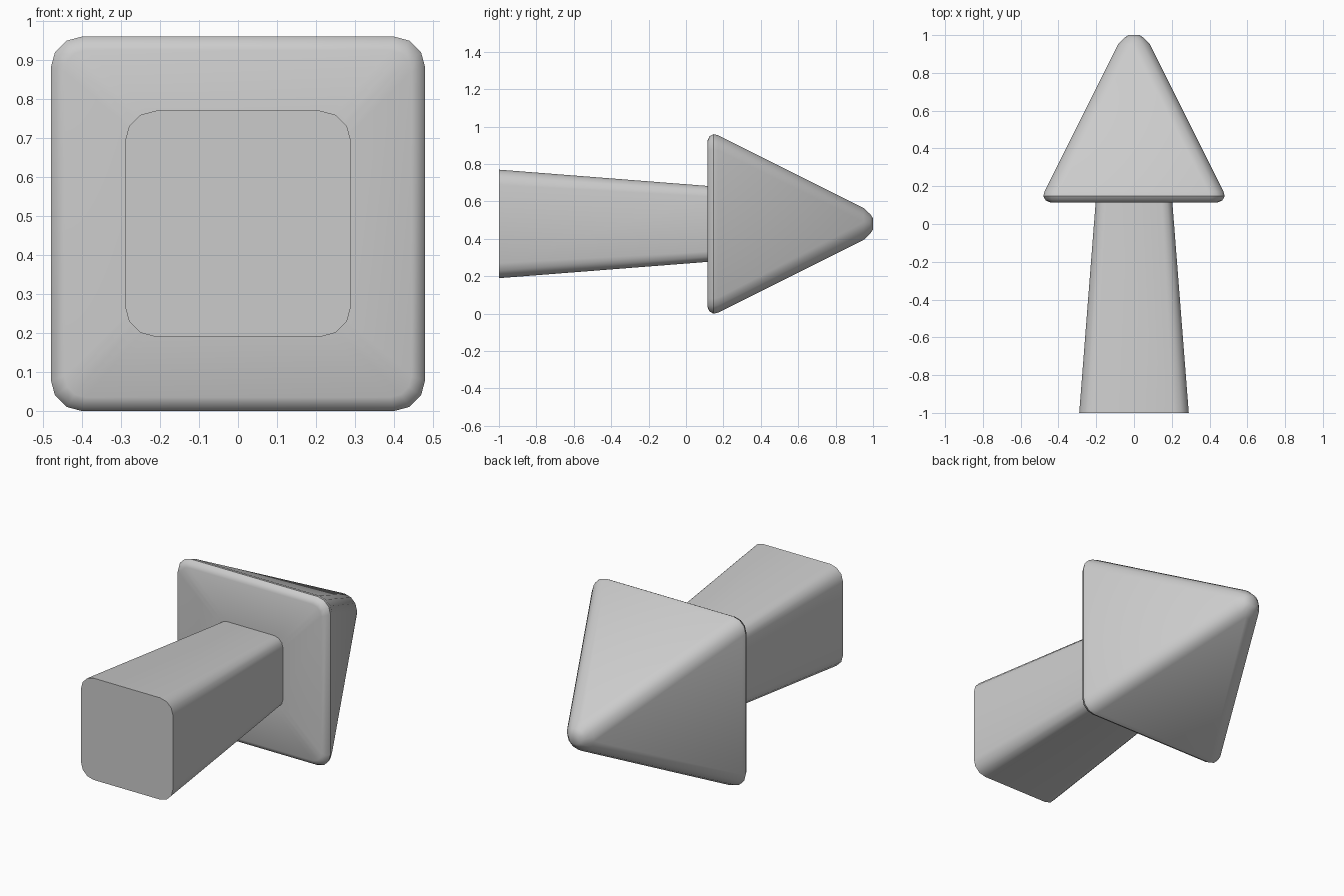
import bpy, bmesh, math

if "Cube" in bpy.data.objects:
    bpy.data.objects.remove(bpy.data.objects["Cube"])

CENTRE_Z = 0.48
SEGMENTS = 3  # facets per rounded corner


def section(y, half, radius):
    """Rounded square across the arrow's axis."""
    points = []
    for corner in range(4):
        middle = math.radians(45 + 90 * corner)
        cx = math.copysign(half - radius, math.cos(middle))
        cz = math.copysign(half - radius, math.sin(middle))
        for i in range(SEGMENTS + 1):
            a = math.radians(90 * corner + 90 * i / SEGMENTS)
            points.append((cx + radius * math.cos(a), y,
                           CENTRE_Z + cz + radius * math.sin(a)))
    return points


def loft(name, sections):
    """Skin the sections in order and cap both ends."""
    bm = bmesh.new()
    rings = [[bm.verts.new(p) for p in section(*s)] for s in sections]
    for a, b in zip(rings, rings[1:]):
        for i in range(len(a)):
            j = (i + 1) % len(a)
            bm.faces.new((a[i], a[j], b[j], b[i]))
    bm.faces.new(rings[0])
    bm.faces.new(rings[-1])
    bmesh.ops.recalc_face_normals(bm, faces=bm.faces)
    mesh = bpy.data.meshes.new(name)
    bm.to_mesh(mesh)
    bm.free()
    obj = bpy.data.objects.new(name, mesh)
    bpy.context.collection.objects.link(obj)
    bpy.ops.object.select_all(action='DESELECT')
    obj.select_set(True)
    bpy.context.view_layer.objects.active = obj
    bpy.ops.object.shade_smooth_by_angle(angle=math.radians(40))
    return obj


# One continuous body: each section is (y, half width, corner radius)
shaft = [(-1.0, 0.29, 0.08), (0.115, 0.203, 0.056)]
head = [
    (0.115, 0.445, 0.055),  # flat back of the head
    (0.125, 0.468, 0.07),   # rounded rim
    (0.147, 0.48, 0.08),
    (0.172, 0.474, 0.08),
    (0.95, 0.085, 0.075),   # sloping sides end at the blunt tip
    (0.985, 0.052, 0.045),
    (1.0, 0.03, 0.025),
]
loft("arrow", shaft + head)
